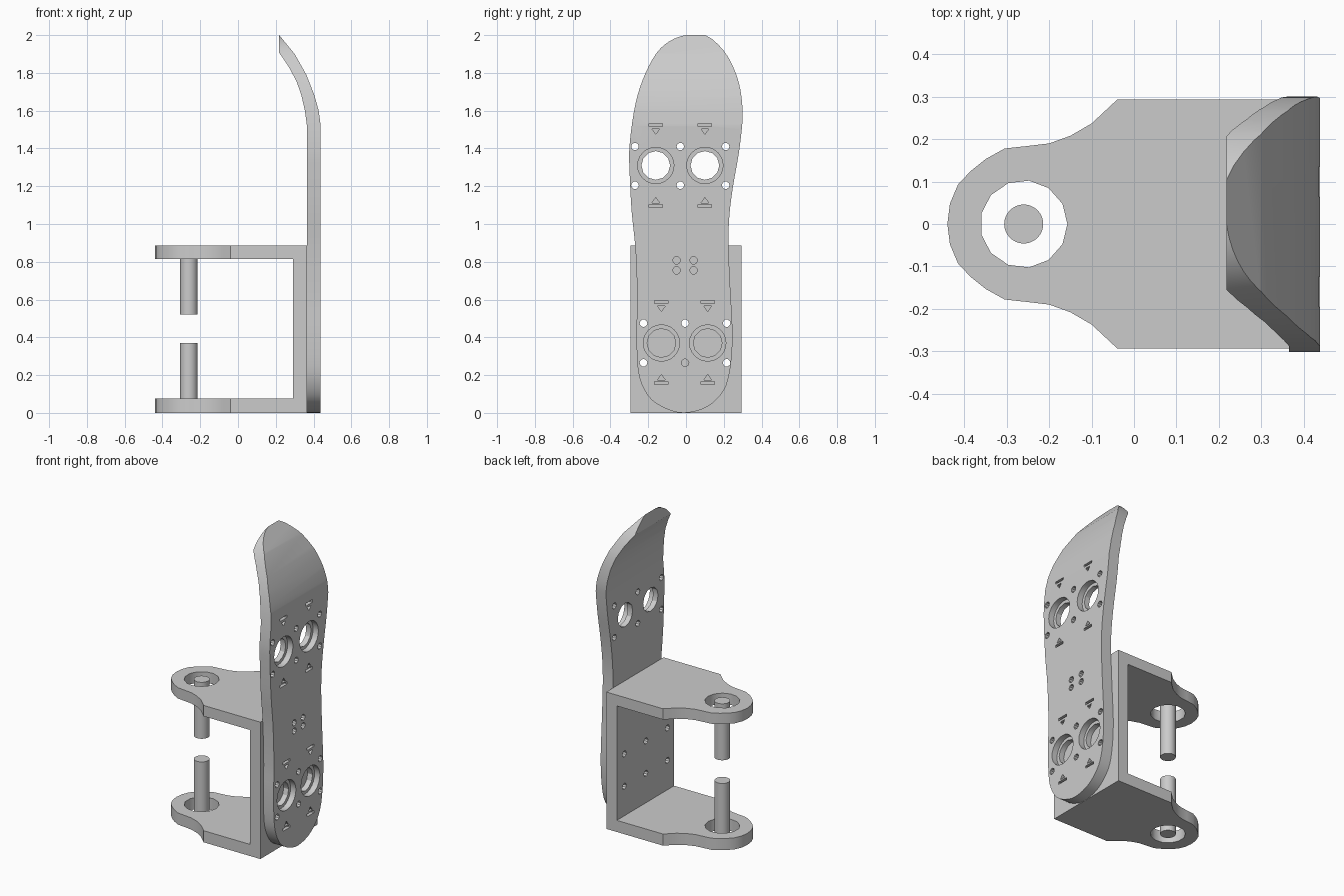
import bpy, bmesh, math
from mathutils import Vector

if "Cube" in bpy.data.objects:
    bpy.data.objects.remove(bpy.data.objects["Cube"], do_unlink=True)

grey = bpy.data.materials.new("plain_grey")
grey.use_nodes = True
tone = (0.6, 0.6, 0.6, 1)
grey.diffuse_color = tone
grey.node_tree.nodes["Principled BSDF"].inputs["Base Color"].default_value = tone


def prism(name, points, axis, lo, hi):
    """Extrude a 2D outline along an axis; points use the other two axes in order."""
    bm = bmesh.new()
    verts = []
    for p in points:
        co = list(p)
        co.insert("xyz".index(axis), lo)
        verts.append(bm.verts.new(co))
    face = bm.faces.new(verts)
    step = Vector([hi - lo if a == axis else 0 for a in "xyz"])
    moved = bmesh.ops.extrude_face_region(bm, geom=[face])["geom"]
    bmesh.ops.translate(bm, vec=step, verts=[v for v in moved if isinstance(v, bmesh.types.BMVert)])
    bmesh.ops.recalc_face_normals(bm, faces=bm.faces)
    mesh = bpy.data.meshes.new(name)
    bm.to_mesh(mesh)
    bm.free()
    mesh.materials.append(grey)
    obj = bpy.data.objects.new(name, mesh)
    bpy.context.collection.objects.link(obj)
    return obj


def ring(a, b, radius, sides):
    return [(a + radius * math.cos(math.tau * i / sides),
             b + radius * math.sin(math.tau * i / sides)) for i in range(sides)]


def box(a, b, half_a, half_b):
    return [(a - half_a, b - half_b), (a + half_a, b - half_b),
            (a + half_a, b + half_b), (a - half_a, b + half_b)]


def smooth_loop(points, steps):
    """Closed Catmull-Rom curve through the points."""
    n, out = len(points), []
    for i in range(n):
        p, q, r, s = (Vector(points[(i + k) % n]) for k in (-1, 0, 1, 2))
        for j in range(steps):
            t = j / steps
            out.append(tuple(0.5 * (2 * q + (r - p) * t + (2 * p - 5 * q + 4 * r - s) * t ** 2
                                    + (3 * q - p - 3 * r + s) * t ** 3)))
    return out


def combine(target, tool, operation="DIFFERENCE"):
    mod = target.modifiers.new("cut", "BOOLEAN")
    mod.operation, mod.solver, mod.object = operation, "EXACT", tool
    bpy.context.view_layer.objects.active = target
    bpy.ops.object.modifier_apply(modifier=mod.name)
    bpy.data.objects.remove(tool, do_unlink=True)


def finish(obj):
    bpy.ops.object.select_all(action="DESELECT")
    obj.select_set(True)
    bpy.context.view_layer.objects.active = obj
    bpy.ops.object.shade_smooth_by_angle(angle=math.radians(30))


INNER, OUTER, TOP = 0.365, 0.438, 0.885
PIN_X = -0.26

# C-shaped bracket with two rounded arms
half = [(-0.04, 0.293), (-0.07, 0.265), (-0.10, 0.237), (-0.15, 0.208), (-0.2, 0.19),
        (-0.25, 0.184), (-0.305, 0.178), (-0.35, 0.153), (-0.385, 0.125), (-0.415, 0.093),
        (-0.434, 0.048)]
outline = [(INNER, 0.293)] + half + [(-0.44, 0)]
outline += [(x, -y) for x, y in reversed(half)] + [(INNER, -0.293)]
bracket = prism("bracket", outline, "z", 0, TOP)
combine(bracket, prism("gap", [(-1, 0.075), (0.29, 0.075), (0.29, 0.815), (-1, 0.815)], "y", -1, 1))
combine(bracket, prism("bore", ring(PIN_X, 0, 0.103, 13), "z", -1, 2))

# Pivot pins standing inside the arm bores
for name, lo, hi in (("lower_pin", 0, 0.37), ("upper_pin", 0.52, TOP)):
    finish(prism(name, ring(PIN_X, 0, 0.046, 32), "z", lo, hi))

# Foot-shaped sole with an upturned toe
foot = [(-0.013, 0), (0.087, 0.02), (0.16, 0.07), (0.214, 0.148), (0.24, 0.28), (0.246, 0.44),
        (0.235, 0.65), (0.225, 0.89), (0.23, 1.05), (0.25, 1.206), (0.278, 1.365),
        (0.295, 1.5), (0.3, 1.59), (0.288, 1.71), (0.257, 1.815), (0.198, 1.92), (0.103, 2),
        (0, 2), (-0.087, 1.968), (-0.156, 1.905), (-0.214, 1.8), (-0.257, 1.68),
        (-0.283, 1.55), (-0.3, 1.4), (-0.299, 1.285), (-0.288, 1.07), (-0.267, 0.86),
        (-0.258, 0.6), (-0.262, 0.44), (-0.257, 0.254), (-0.235, 0.153), (-0.183, 0.07),
        (-0.1, 0.02)]
bend = [(OUTER, -0.1), (OUTER, 1.52), (0.427, 1.6), (0.405, 1.68), (0.362, 1.79), (0.3, 1.9),
        (0.218, 2), (0.218, 1.907), (0.267, 1.835), (0.31, 1.755), (0.336, 1.68),
        (0.354, 1.6), (INNER, 1.52), (INNER, -0.1)]
sole = prism("sole", bend, "y", -0.5, 0.5)
combine(sole, prism("foot_shape", smooth_loop(foot, 3), "x", 0, 1), "INTERSECT")

# Two groups of stepped bores, screw holes and index notches
groups = (
    # bore height, bore positions, screw heights, screw positions, slot heights
    (1.31, (-0.16, 0.1), (1.41, 1.205), (-0.27, -0.03, 0.21), (1.525, 1.095)),
    (0.37, (-0.13, 0.115), (0.475, 0.265), (-0.225, -0.005, 0.215), (0.587, 0.158)),
)
for z, bores, screw_zs, screw_ys, slot_zs in groups:
    for y in bores:
        combine(sole, prism("bore", ring(y, z, 0.076, 12), "x", 0.1, 1))
        combine(sole, prism("step", ring(y, z, 0.096, 24), "x", 0.4, 1))
        for slot_z in slot_zs:
            combine(sole, prism("slot", box(y, slot_z, 0.036, 0.008), "x", 0.415, 1))
            tip = slot_z + math.copysign(0.05, z - slot_z) * (1 if slot_z > z else 0.9)
            base = tip + math.copysign(0.028, slot_z - tip)
            combine(sole, prism("notch", [(y - 0.02, base), (y + 0.02, base), (y, tip)],
                                "x", 0.415, 1))
    for screw_z in screw_zs:
        for y in screw_ys:
            combine(sole, prism("screw", ring(y, screw_z, 0.02, 10), "x", 0.1, 1))
            if z < TOP:
                combine(bracket, prism("screw", ring(y, screw_z, 0.02, 10), "x", 0.1, 1))

# Cluster of four small holes at mid-sole
for y in (-0.05, 0.04):
    for z in (0.755, 0.808):
        combine(sole, prism("hole", ring(y, z, 0.02, 10), "x", 0.1, 1))

finish(bracket)
finish(sole)
